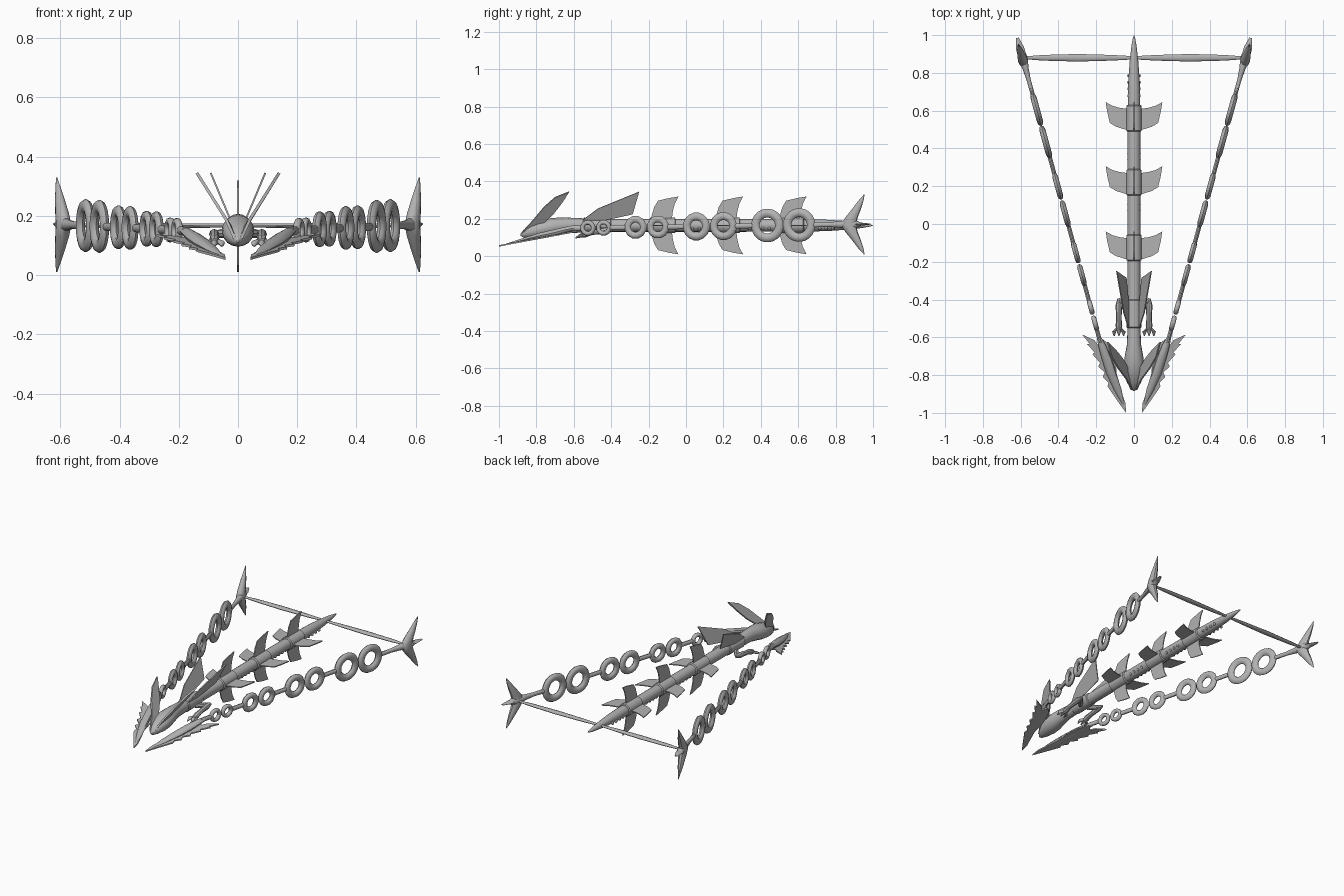
import bpy, bmesh, math
from mathutils import Vector as V

grey = bpy.data.materials.new("stone_grey")
grey.diffuse_color = (0.45, 0.45, 0.45, 1)
X, Y, Z = V((1, 0, 0)), V((0, 1, 0)), V((0, 0, 1))


def finish(name, bm, mirror=False, angle=40):
    bmesh.ops.recalc_face_normals(bm, faces=bm.faces)
    me = bpy.data.meshes.new(name)
    bm.to_mesh(me)
    bm.free()
    ob = bpy.data.objects.new(name, me)
    bpy.context.collection.objects.link(ob)
    me.materials.append(grey)
    bpy.ops.object.select_all(action='DESELECT')
    ob.select_set(True)
    bpy.context.view_layer.objects.active = ob
    bpy.ops.object.shade_smooth_by_angle(angle=math.radians(angle))
    if mirror:
        ob.modifiers.new("mirror", 'MIRROR').use_mirror_merge = False
    return ob


def loft(name, stations, a, b, n=12, mirror=False):
    """Skin elliptical sections (centre, radius along a, radius along b)."""
    bm = bmesh.new()
    rings = []
    for c, ra, rb in stations:
        rings.append([bm.verts.new(V(c) + a * ra * math.cos(t) + b * rb * math.sin(t))
                      for t in (2 * math.pi * i / n for i in range(n))])
    for r, s in zip(rings, rings[1:]):
        for i in range(n):
            j = (i + 1) % n
            bm.faces.new((r[i], r[j], s[j], s[i]))
    bm.faces.new(rings[0])
    bm.faces.new(rings[-1])
    return finish(name, bm, mirror)


def plate(name, pts, offset, mirror=False):
    """Thin solid plate from an outline, thickened by +-offset."""
    bm = bmesh.new()
    lo = [bm.verts.new(V(p) - offset) for p in pts]
    hi = [bm.verts.new(V(p) + offset) for p in pts]
    bm.faces.new(lo)
    bm.faces.new(hi)
    for i in range(len(pts)):
        j = (i + 1) % len(pts)
        bm.faces.new((lo[i], lo[j], hi[j], hi[i]))
    return finish(name, bm, mirror, 30)


# Long central body with pointed tail
C = 0.165
loft("body", [((0, y, C), r, r) for y, r in
     ((-0.6, 0.034), (-0.4, 0.034), (0.3, 0.034), (0.65, 0.033), (0.76, 0.030),
      (0.86, 0.023), (0.94, 0.014), (0.985, 0.006), (1.0, 0.001))], X, Z, 16)

# Head swelling forward from the neck
loft("head", [((0, y, z), rx, rz) for y, z, rx, rz in
     ((-0.885, 0.115, 0.003, 0.005), (-0.87, 0.12, 0.018, 0.02),
      (-0.84, 0.13, 0.037, 0.034), (-0.79, 0.142, 0.052, 0.046),
      (-0.74, 0.152, 0.055, 0.05), (-0.69, 0.16, 0.047, 0.046),
      (-0.64, 0.165, 0.038, 0.042), (-0.55, 0.165, 0.034, 0.038))], X, Z, 16)
loft("shoulder_collar", [((0, y, C), r, r) for y, r in
     ((-0.55, 0.036), (-0.545, 0.041), (-0.405, 0.039), (-0.4, 0.034))], X, Z, 16)

# Collars, each with four swept fins
fin = ((0.03, -0.065), (0.036, 0.0), (0.036, 0.05), (0.075, 0.055), (0.112, 0.065),
       (0.15, 0.085), (0.142, 0.035), (0.128, -0.025), (0.095, -0.045))
for k, y0 in enumerate((-0.125, 0.22, 0.56)):
    loft(f"collar_{k}", [((0, y0 + dy, C), r, r) for dy, r in
         ((-0.07, 0.035), (-0.065, 0.041), (0.065, 0.041), (0.07, 0.035))], X, Z, 16)
    plate(f"side_fin_{k}", [(r, y0 + d, C) for r, d in fin], Z * 0.003, True)
    for s, nm in ((1, "upper"), (-1, "lower")):
        plate(f"{nm}_fin_{k}", [(0, y0 + d, C + s * r * 1.03) for r, d in fin], X * 0.003)

# Small bumps along the body flanks
bm = bmesh.new()
for y0 in (0.0, 0.34, 0.68):
    for i in range(4):
        for s in (-1, 1):
            res = bmesh.ops.create_uvsphere(bm, u_segments=8, v_segments=6, radius=0.009)
            bmesh.ops.translate(bm, verts=res['verts'],
                                vec=(s * 0.027, y0 + i * 0.035, C - 0.016))
finish("flank_bumps", bm)

# Swept horns and the pair of back sails
horn = ((-0.88, 0.125), (-0.82, 0.19), (-0.76, 0.262), (-0.70, 0.315), (-0.625, 0.345),
        (-0.66, 0.29), (-0.71, 0.225), (-0.76, 0.18), (-0.83, 0.14))
plate("horn", [(max(0.012, 0.035 + (z - 0.18) * 0.63), y, z) for y, z in horn],
      V((0.84, 0, -0.53)) * 0.005, True)
sail = ((-0.55, 0.195), (-0.47, 0.255), (-0.25, 0.345), (-0.285, 0.225), (-0.40, 0.2), (-0.5, 0.185))
plate("back_sail", [(0.027 + (z - 0.19) * 0.42, y, z) for y, z in sail],
      V((0.92, 0, -0.39)) * 0.003, True)

# Small folded arms with claws
loft("upper_arm", [((0.025, -0.47, 0.14), 0.014, 0.014), ((0.06, -0.43, 0.14), 0.015, 0.015),
                   ((0.082, -0.395, 0.14), 0.008, 0.008)], V((0.7, -0.7, 0)), Z, 8, True)
loft("forearm", [((0.08, y, z), r, r) for y, z, r in
     ((-0.395, 0.14, 0.008), (-0.43, 0.138, 0.018), (-0.5, 0.128, 0.014),
      (-0.54, 0.118, 0.018), (-0.565, 0.112, 0.012))], X, Z, 8, True)
for i, dx in enumerate((-0.025, 0, 0.025)):
    loft(f"claw_{i}", [((0.08 + dx * 0.3, -0.55, 0.115), 0.008, 0.008),
                       ((0.08 + dx, -0.57, 0.108), 0.011, 0.01),
                       ((0.08 + dx, -0.592, 0.098), 0.003, 0.003)], X, Z, 8, True)

# Serrated front blades with a thick core
blade = ((0.042, -1.0), (0.085, -0.94), (0.14, -0.86), (0.135, -0.84), (0.165, -0.81),
         (0.155, -0.785), (0.19, -0.755), (0.18, -0.735), (0.22, -0.69), (0.208, -0.68),
         (0.25, -0.635), (0.235, -0.635), (0.275, -0.585), (0.21, -0.615), (0.19, -0.64),
         (0.165, -0.61), (0.135, -0.635), (0.11, -0.69), (0.095, -0.75), (0.09, -0.82), (0.045, -0.95))


def blade_z(x, y):
    return 0.055 + 0.19 * (y + 1) + 0.12 * max(0, 0.16 - x) * (y + 1) * 2


plate("front_blade", [(x, y, blade_z(x, y)) for x, y in blade], Z * 0.004, True)
loft("blade_core", [((x, y, z), ra, rb) for x, y, z, ra, rb in
     ((0.055, -0.96, 0.065, 0.004, 0.003), (0.085, -0.88, 0.085, 0.02, 0.01),
      (0.12, -0.79, 0.108, 0.027, 0.016), (0.145, -0.71, 0.125, 0.027, 0.018),
      (0.17, -0.64, 0.143, 0.02, 0.016), (0.185, -0.6, 0.15, 0.012, 0.012))], X, Z, 10, True)

# Side chains: tapering ring pairs joined by rods
D = V((0.263, 0.965, 0)).normalized()
N = V((D.y, -D.x, 0))


def chain(y):
    return V((0.18 + 0.273 * (y + 0.62), y, 0.15 + 0.014 * (y + 0.6)))


def link(name, y, outer, inner, segs):
    bm = bmesh.new()
    mid, half = (outer + inner) / 2, (outer - inner) / 2
    thick = 0.010 + outer * 0.07
    grid = []
    for i in range(segs):
        t = 2 * math.pi * (i + 0.5) / segs
        d = D * math.cos(t) + Z * math.sin(t)
        grid.append([bm.verts.new(chain(y) + d * (mid + half * math.cos(u)) + N * thick * math.sin(u))
                     for u in (math.pi * k / 4 for k in range(8))])
    for i in range(segs):
        r, s = grid[i], grid[(i + 1) % segs]
        for k in range(8):
            m = (k + 1) % 8
            bm.faces.new((r[k], r[m], s[m], s[k]))
    finish(name, bm, True, 50)


pairs = ((-0.525, -0.44, 0.043, 0.018, 12), (-0.27, -0.15, 0.062, 0.026, 12),
         (0.055, 0.2, 0.075, 0.033, 16), (0.435, 0.605, 0.09, 0.043, 24))
start = -0.63
for k, (ya, yb, ro, ri, segs) in enumerate(pairs):
    link(f"chain_link_{k}_a", ya, ro, ri, segs)
    link(f"chain_link_{k}_b", yb, ro, ri, segs)
    loft(f"chain_rod_{k}", [(chain(start), 0.011, 0.014), (chain(ya - ro * 0.85), 0.011, 0.014)],
         N, Z, 10, True)
    start = yb + ro * 0.85
loft("tail_stem", [(chain(y), ra, rb) for y, ra, rb in
     ((start, 0.011, 0.014), (0.76, 0.011, 0.013), (0.82, 0.016, 0.018),
      (0.87, 0.025, 0.025), (0.91, 0.022, 0.02), (0.945, 0.004, 0.004))], N, Z, 10, True)

# Fluke at the end of each chain
fluke = ((0.01, 0.953, 0.002, 0.002), (0.04, 0.936, 0.008, 0.014), (0.085, 0.912, 0.017, 0.024),
         (0.13, 0.885, 0.023, 0.034), (0.169, 0.868, 0.026, 0.042), (0.208, 0.885, 0.023, 0.034),
         (0.253, 0.912, 0.017, 0.024), (0.298, 0.936, 0.008, 0.014), (0.33, 0.953, 0.002, 0.002))
loft("tail_fluke", [((chain(y).x + 0.003, y, z), ra, rb) for z, y, ra, rb in fluke], N, D, 10, True)
loft("fluke_tip", [(chain(y), ra, rb) for y, ra, rb in
     ((0.87, 0.022, 0.01), (0.93, 0.022, 0.009), (0.985, 0.008, 0.003))], N, Z, 8, True)

# Spindle-shaped crossbars from the tail out to the flukes
loft("crossbar", [((x, 0.88, 0.167), ra, rb) for x, ra, rb in
     ((0.01, 0.009, 0.006), (0.12, 0.015, 0.008), (0.3, 0.02, 0.009),
      (0.48, 0.015, 0.008), (0.585, 0.007, 0.005))], Y, Z, 10, True)
